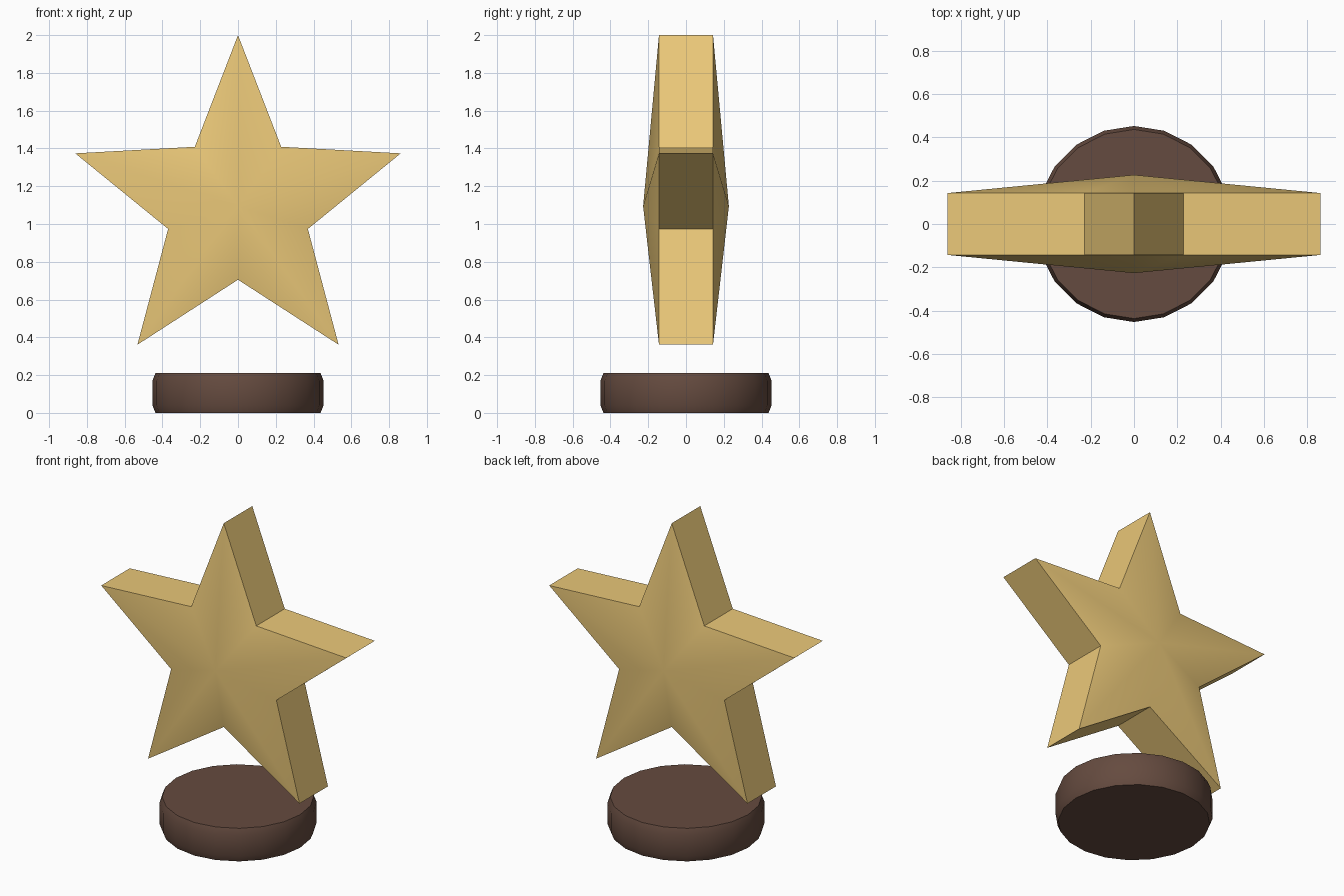
import bpy, bmesh
from math import sin, cos, pi, radians

if "Cube" in bpy.data.objects:
    bpy.data.objects.remove(bpy.data.objects["Cube"])


def material(name, rgb):
    m = bpy.data.materials.new(name)
    m.diffuse_color = (*rgb, 1)
    m.use_nodes = True
    m.node_tree.nodes["Principled BSDF"].inputs["Base Color"].default_value = m.diffuse_color
    return m


def finish(bm, name, mat, angle):
    bmesh.ops.recalc_face_normals(bm, faces=bm.faces)
    me = bpy.data.meshes.new(name)
    bm.to_mesh(me)
    bm.free()
    ob = bpy.data.objects.new(name, me)
    bpy.context.collection.objects.link(ob)
    me.materials.append(mat)
    bpy.ops.object.select_all(action='DESELECT')
    ob.select_set(True)
    bpy.context.view_layer.objects.active = ob
    bpy.ops.object.shade_smooth_by_angle(angle=radians(angle))
    return ob


# Round base: 20-sided disc with chamfered rims
bm = bmesh.new()
rings = []
for r, z in [(0.437, 0), (0.453, 0.04), (0.453, 0.17), (0.437, 0.21)]:
    rings.append([bm.verts.new((r * cos(i * pi / 10), r * sin(i * pi / 10), z))
                  for i in range(20)])
for a, b in zip(rings, rings[1:]):
    for i in range(20):
        j = (i + 1) % 20
        bm.faces.new((a[i], a[j], b[j], b[i]))
bm.faces.new(rings[0])
bm.faces.new(rings[-1])
finish(bm, "base", material("dark_wood", (0.13, 0.07, 0.05)), 30)

# Five-pointed star: straight rim, both faces rising to a central peak
CENTRE, OUTER, INNER = 1.094, 0.906, 0.389
HALF_RIM, HALF_PEAK = 0.143, 0.227
bm = bmesh.new()
outlines = []
for side in (-1, 1):
    ring = []
    for i in range(10):
        r = INNER if i % 2 else OUTER
        a = i * pi / 5
        ring.append(bm.verts.new((r * sin(a), side * HALF_RIM, CENTRE + r * cos(a))))
    peak = bm.verts.new((0, side * HALF_PEAK, CENTRE))
    for i in range(10):
        bm.faces.new((ring[i], ring[(i + 1) % 10], peak))
    outlines.append(ring)
front, back = outlines
for i in range(10):
    j = (i + 1) % 10
    bm.faces.new((front[i], front[j], back[j], back[i]))
finish(bm, "star", material("gold", (0.83, 0.58, 0.19)), 35)
